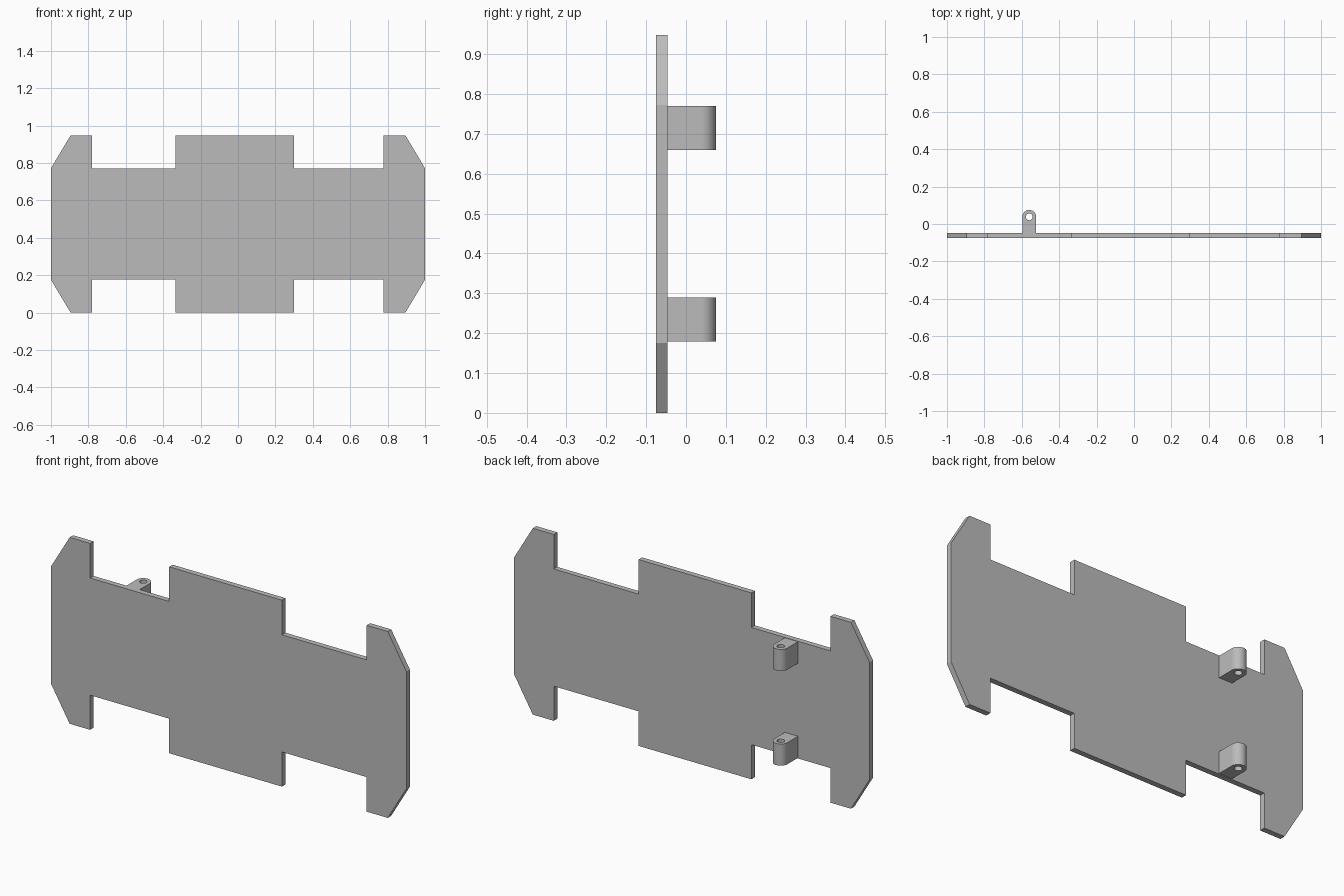
import bpy, bmesh, math

cube = bpy.data.objects.get("Cube")
if cube:
    bpy.data.objects.remove(cube, do_unlink=True)

grey = bpy.data.materials.new("plain_grey")
grey.use_nodes = True
COLOR = (0.5, 0.5, 0.5, 1)
grey.diffuse_color = COLOR
grey.node_tree.nodes["Principled BSDF"].inputs["Base Color"].default_value = COLOR


def prism(name, points, offset):
    """Extrude a closed outline of 3D points by an offset vector."""
    bm = bmesh.new()
    face = bm.faces.new([bm.verts.new(p) for p in points])
    side = bmesh.ops.extrude_face_region(bm, geom=[face])["geom"]
    bmesh.ops.translate(bm, vec=offset,
                        verts=[v for v in side if isinstance(v, bmesh.types.BMVert)])
    bmesh.ops.recalc_face_normals(bm, faces=bm.faces)
    mesh = bpy.data.meshes.new(name)
    bm.to_mesh(mesh)
    bm.free()
    mesh.materials.append(grey)
    obj = bpy.data.objects.new(name, mesh)
    bpy.context.collection.objects.link(obj)
    return obj


# Flat plate: the upper outline is mirrored to make the lower one
FRONT, BACK, HEIGHT = -0.075, -0.047, 0.948
SHOULDER = 0.772
upper = [(-1, SHOULDER), (-0.895, HEIGHT), (-0.78, HEIGHT), (-0.78, SHOULDER),
         (-0.335, SHOULDER), (-0.335, HEIGHT), (0.3, HEIGHT), (0.3, SHOULDER),
         (0.777, SHOULDER), (0.777, HEIGHT), (0.895, HEIGHT), (1, SHOULDER)]
outline = upper + [(x, HEIGHT - z) for x, z in reversed(upper)]
prism("plate", [(x, FRONT, z) for x, z in outline], (0, BACK - FRONT, 0))

# Two rounded hinge lugs on the back, each with a vertical pin hole
LUG_X, LUG_Y, RADIUS, HOLE, LUG_HEIGHT = -0.56, 0.038, 0.037, 0.018, 0.11
STEPS = 24


def arc(radius, sweep, count, z):
    return [(LUG_X + radius * math.cos(sweep * i / STEPS),
             LUG_Y + radius * math.sin(sweep * i / STEPS), z) for i in range(count)]


for name, z in (("lower_lug", 0.179), ("upper_lug", 0.66)):
    profile = arc(RADIUS, math.pi, STEPS + 1, z)
    profile += [(LUG_X - RADIUS, BACK, z), (LUG_X + RADIUS, BACK, z)]
    lug = prism(name, profile, (0, 0, LUG_HEIGHT))
    cutter = prism("pin_cutter", arc(HOLE, math.tau, STEPS, z - 0.05),
                   (0, 0, LUG_HEIGHT + 0.1))
    cutter.hide_render = True
    cut = lug.modifiers.new("pin_hole", "BOOLEAN")
    cut.operation = "DIFFERENCE"
    cut.solver = "EXACT"
    cut.object = cutter
    bpy.ops.object.select_all(action="DESELECT")
    bpy.context.view_layer.objects.active = lug
    lug.select_set(True)
    bpy.ops.object.modifier_apply(modifier=cut.name)
    bpy.data.objects.remove(cutter, do_unlink=True)
    bpy.ops.object.shade_smooth_by_angle(angle=math.radians(30))
